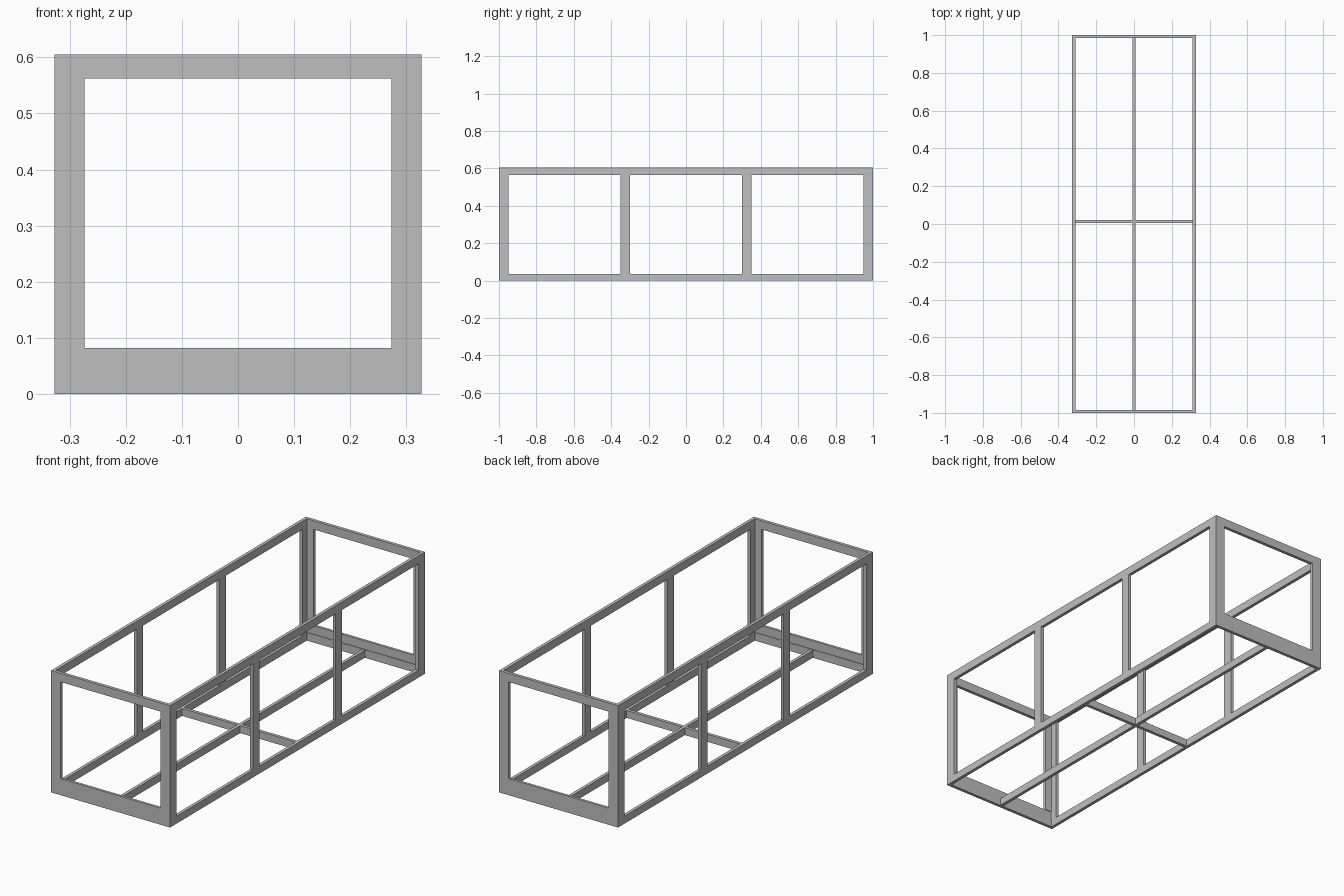
import bpy

if "Cube" in bpy.data.objects:
    bpy.data.objects.remove(bpy.data.objects["Cube"])

X, Y, H = 0.327, 1.0, 0.605   # half width, half length, height
T = 0.016                     # bar thickness
RAIL = 0.04                   # rail height
POST = 0.05                   # post width

steel = bpy.data.materials.new("grey steel")
steel.diffuse_color = (0.52, 0.52, 0.52, 1)
steel.use_nodes = True
steel.node_tree.nodes["Principled BSDF"].inputs["Base Color"].default_value = steel.diffuse_color


def bar(name, x, y, z):
    """Box from (min, max) ranges on each axis."""
    bpy.ops.mesh.primitive_cube_add(size=1)
    ob = bpy.context.object
    ob.name = name
    ob.location = [(a + b) / 2 for a, b in (x, y, z)]
    ob.scale = [abs(b - a) for a, b in (x, y, z)]
    bpy.ops.object.transform_apply(location=True, rotation=False, scale=True)
    ob.data.materials.append(steel)
    return ob


def span(sign, outer, depth):
    """Range going inward from the outer face on either side."""
    return tuple(sorted((sign * outer, sign * (outer - depth))))


for s, side in ((-1, "left"), (1, "right")):
    wall = span(s, X, T)
    # Long side rails
    bar(f"{side}_bottom_rail", wall, (-Y, Y), (0, 0.037))
    bar(f"{side}_top_rail", wall, (-Y, Y), (H - RAIL, H))
    # Intermediate flat posts
    for t, place in ((-1, "front"), (1, "back")):
        bar(f"{side}_{place}_middle_post", wall, span(t, 0.35, POST),
            (0.037, H - RAIL))
        # Corner angle posts: one flange on the side, one on the end
        bar(f"{side}_{place}_corner_side_flange", wall, span(t, Y, POST),
            (0.037, H - RAIL))
        bar(f"{side}_{place}_corner_end_flange", span(s, X - T, 0.053 - T),
            span(t, Y, T), (0.082, H - 0.043))

for t, place in ((-1, "front"), (1, "back")):
    inner = (-X + T, X - T)
    # End rails: tall bottom plate with a backing strip, and top rail
    bar(f"{place}_bottom_plate", inner, span(t, Y, 0.013), (0, 0.082))
    bar(f"{place}_bottom_backing", inner, span(t, Y - 0.013, T - 0.013), (0, RAIL))
    bar(f"{place}_top_rail", inner, span(t, Y, T), (H - 0.043, H))

# Floor beams
bar("floor_long_beam", (-T / 2, T / 2), (-Y + T, Y - T), (0, 0.037))
for s, side in ((-1, "left"), (1, "right")):
    bar(f"{side}_floor_cross_beam", span(s, X - T, X - T - T / 2),
        (0.005, 0.021), (0, 0.037))
